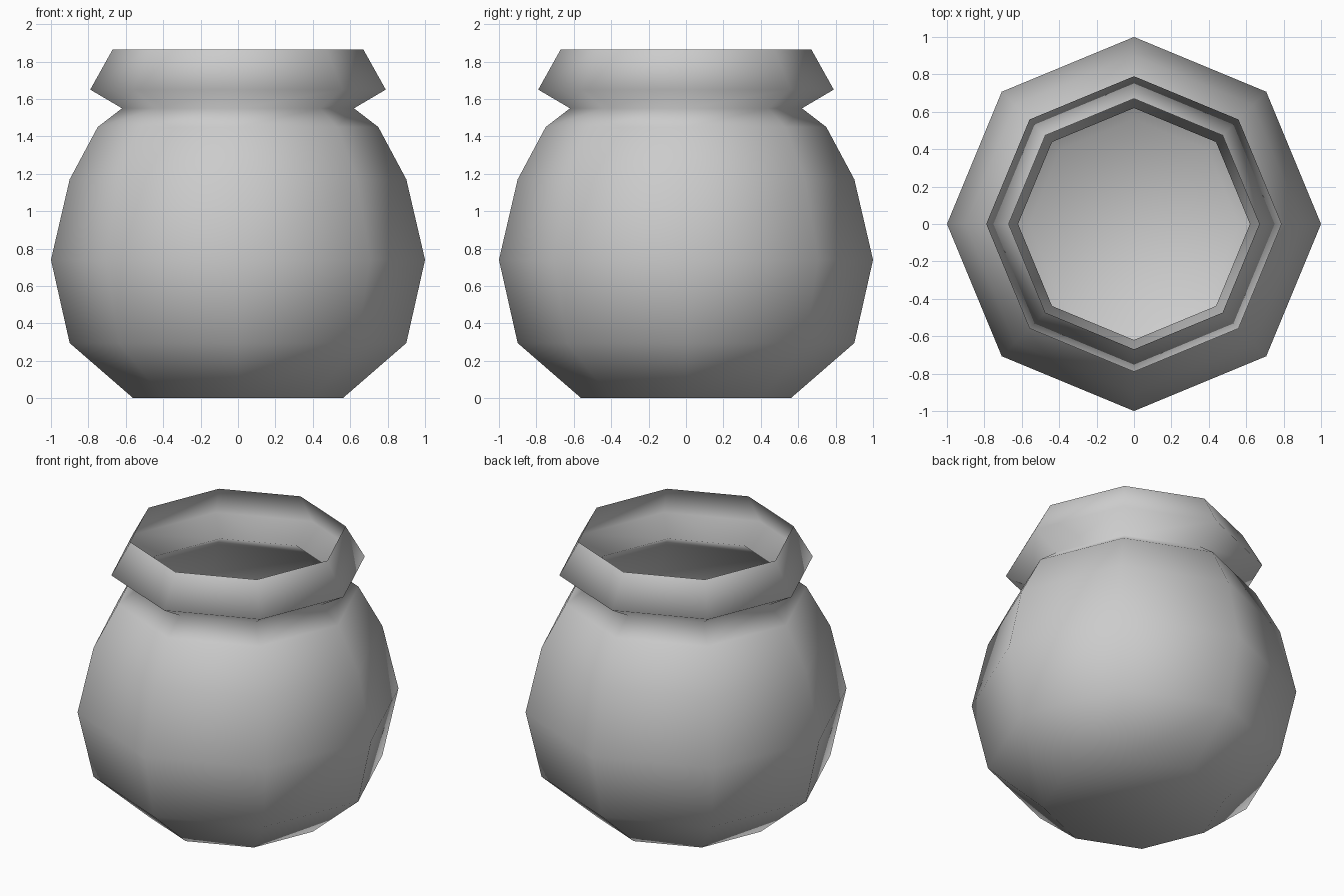
import bpy, bmesh
from math import cos, sin, pi

if "Cube" in bpy.data.objects:
    bpy.data.objects.remove(bpy.data.objects["Cube"])

SIDES = 8

def lathe(name, profile, cap_bottom=False):
    # revolve a (radius, height) profile into an eight-sided open shell
    bm = bmesh.new()
    rings = [[bm.verts.new((r * cos(2 * pi * i / SIDES), r * sin(2 * pi * i / SIDES), z))
              for i in range(SIDES)] for r, z in profile]
    for a, b in zip(rings, rings[1:]):
        for i in range(SIDES):
            j = (i + 1) % SIDES
            bm.faces.new((a[i], a[j], b[j], b[i]))
    if cap_bottom:
        bm.faces.new(rings[0][::-1])
    for f in bm.faces:
        f.smooth = True
    mesh = bpy.data.meshes.new(name)
    bm.to_mesh(mesh)
    bm.free()
    obj = bpy.data.objects.new(name, mesh)
    bpy.context.collection.objects.link(obj)
    return obj

# Rounded pot: closed base, belly, pinched neck, flared lip, open mouth
lathe("pot", [(0.56, 0), (0.90, 0.295), (1.0, 0.74), (0.90, 1.17), (0.75, 1.45),
              (0.62, 1.55), (0.79, 1.65), (0.67, 1.865)], cap_bottom=True)
